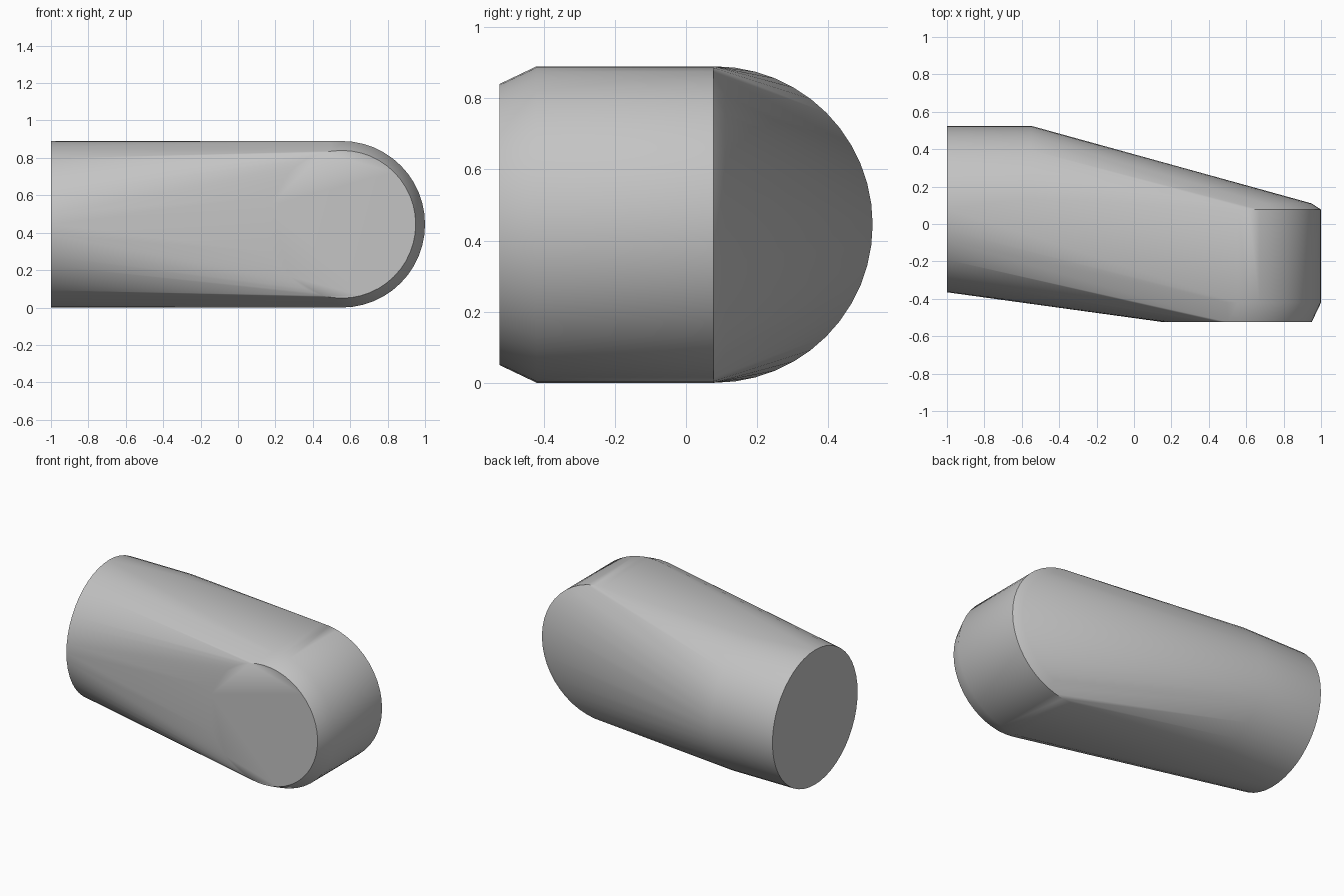
import bpy
import bmesh
import math
from mathutils import Vector

cube = bpy.data.objects.get("Cube")
if cube:
    bpy.data.objects.remove(cube, do_unlink=True)

RADIUS = 0.445
CHAMFER = 0.05
SEGMENTS = 48


def ring(bm, centre, radius, axis):
    """Add a circle of vertices around the given axis, 'x' or 'y'."""
    for i in range(SEGMENTS):
        a = math.tau * i / SEGMENTS
        u, w = radius * math.cos(a), radius * math.sin(a)
        offset = (0, u, w) if axis == "x" else (u, 0, w)
        bm.verts.new(Vector(centre) + Vector(offset))


bm = bmesh.new()

# Straight round stub at the right-hand end
for x in (-1.0, -0.55):
    ring(bm, (x, 0.08, RADIUS), RADIUS, "x")

# Crosswise round end with chamfered rims
for y, inset in ((-0.525, CHAMFER), (-0.42, 0), (0.077, 0), (0.11, CHAMFER)):
    ring(bm, (0.555, y, RADIUS), RADIUS - inset, "y")

# Stretch one skin over both ends
hull = bmesh.ops.convex_hull(bm, input=bm.verts[:])
spare = {v for key in ("geom_interior", "geom_unused") for v in hull[key]
         if isinstance(v, bmesh.types.BMVert)}
bmesh.ops.delete(bm, geom=list(spare), context="VERTS")
bmesh.ops.dissolve_limit(bm, angle_limit=math.radians(0.3),
                         verts=bm.verts[:], edges=bm.edges[:])
bmesh.ops.recalc_face_normals(bm, faces=bm.faces[:])

mesh = bpy.data.meshes.new("rounded_body")
bm.to_mesh(mesh)
bm.free()
body = bpy.data.objects.new("rounded_body", mesh)
bpy.context.collection.objects.link(body)

# Plain grey finish
grey = bpy.data.materials.new("light_grey")
grey.use_nodes = True
colour = (0.55, 0.55, 0.55, 1)
grey.diffuse_color = colour
grey.node_tree.nodes["Principled BSDF"].inputs["Base Color"].default_value = colour
mesh.materials.append(grey)

# Smooth sides, sharp rims
bpy.ops.object.select_all(action="DESELECT")
body.select_set(True)
bpy.context.view_layer.objects.active = body
bpy.ops.object.shade_smooth_by_angle(angle=math.radians(35))
